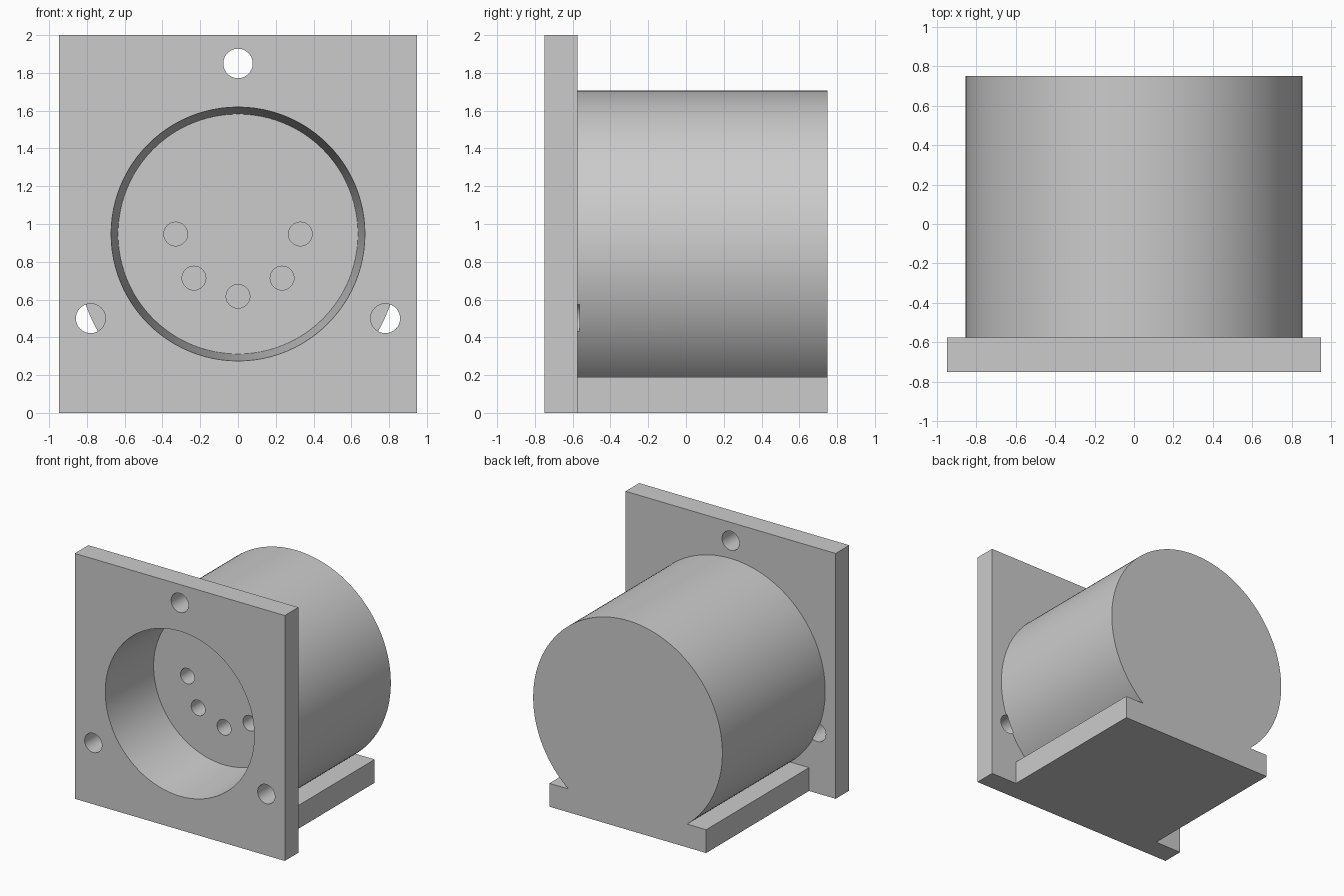
import bpy, bmesh, math
from mathutils import Matrix, Vector

cube = bpy.data.objects.get("Cube")
if cube:
    bpy.data.objects.remove(cube, do_unlink=True)

FRONT, SEAM, BACK = -0.75, -0.575, 0.75
BORE_Z, BORE_FLOOR = 0.947, -0.18

grey = bpy.data.materials.new("plain grey")
grey.use_nodes = True
colour = (0.6, 0.6, 0.6, 1)
grey.diffuse_color = colour
grey.node_tree.nodes["Principled BSDF"].inputs["Base Color"].default_value = colour


def finish(name, bm):
    bmesh.ops.recalc_face_normals(bm, faces=bm.faces)
    mesh = bpy.data.meshes.new(name)
    bm.to_mesh(mesh)
    bm.free()
    mesh.materials.append(grey)
    obj = bpy.data.objects.new(name, mesh)
    bpy.context.collection.objects.link(obj)
    return obj


def prism(name, outline, y0, y1):
    """Extrude an x-z outline from y0 to y1."""
    bm = bmesh.new()
    face = bm.faces.new([bm.verts.new((x, y0, z)) for x, z in outline])
    new = bmesh.ops.extrude_face_region(bm, geom=[face])["geom"]
    verts = [v for v in new if isinstance(v, bmesh.types.BMVert)]
    bmesh.ops.translate(bm, verts=verts, vec=Vector((0, y1 - y0, 0)))
    return finish(name, bm)


def round_cutter(name, x, z, y0, y1, r0, r1, sides):
    """Round cutter along y, radius r0 at y0 and r1 at y1."""
    bm = bmesh.new()
    place = Matrix.Translation((x, (y0 + y1) / 2, z)) @ Matrix.Rotation(-math.pi / 2, 4, "X")
    bmesh.ops.create_cone(bm, cap_ends=True, segments=sides, radius1=r0,
                          radius2=r1, depth=y1 - y0, matrix=place)
    obj = finish(name, bm)
    obj.hide_render = True
    return obj


def carve(obj, cutters):
    bpy.context.view_layer.objects.active = obj
    for cutter in cutters:
        mod = obj.modifiers.new("cut", "BOOLEAN")
        mod.operation = "DIFFERENCE"
        mod.solver = "EXACT"
        mod.object = cutter
        bpy.ops.object.modifier_apply(modifier=mod.name)


# Square mounting plate
W = 0.947
plate = prism("mounting_plate", [(-W, 0), (W, 0), (W, 2), (-W, 2)], FRONT, SEAM)

# Barrel and its flat foot as one outline
R, FOOT_W, FOOT_H = 0.853, 0.707, 0.19
start = math.asin((FOOT_H - R) / R)
sweep = math.pi - 2 * start
steps = 120
outline = [(-FOOT_W, FOOT_H), (-FOOT_W, 0), (FOOT_W, 0), (FOOT_W, FOOT_H)]
for i in range(steps + 1):
    a = start + sweep * i / steps
    outline.append((R * math.cos(a), R + R * math.sin(a)))
body = prism("barrel_with_foot", outline, SEAM, BACK)

# Tapered socket, with the slope carried a little past the front face
slope = (0.672 - 0.635) / (BORE_FLOOR - FRONT)
lead = 0.05
bore = round_cutter("socket_cutter", 0, BORE_Z, FRONT - lead, BORE_FLOOR,
                    0.672 + slope * lead, 0.635, 96)

# Three screw holes, just grazing the barrel
screws = [round_cutter("screw_hole_cutter", x, z, FRONT - lead, SEAM + 0.01, 0.078, 0.078, 40)
          for x, z in ((0, 1.85), (-0.78, 0.5), (0.78, 0.5))]

# Five pin holes on an arc in the socket floor
pins = []
for i in range(5):
    a = math.pi + i * math.pi / 4
    pins.append(round_cutter("pin_hole_cutter", 0.33 * math.cos(a), BORE_Z + 0.33 * math.sin(a),
                             BORE_FLOOR - lead, BORE_FLOOR + 0.3, 0.063, 0.063, 32))

carve(plate, [bore] + screws)
carve(body, [bore] + screws[1:] + pins)

for cutter in [bore] + screws + pins:
    bpy.data.objects.remove(cutter, do_unlink=True)

# Smooth the round walls, keep the edges crisp
bpy.ops.object.select_all(action="DESELECT")
for obj in (plate, body):
    obj.select_set(True)
bpy.context.view_layer.objects.active = body
bpy.ops.object.shade_smooth_by_angle(angle=math.radians(30))
